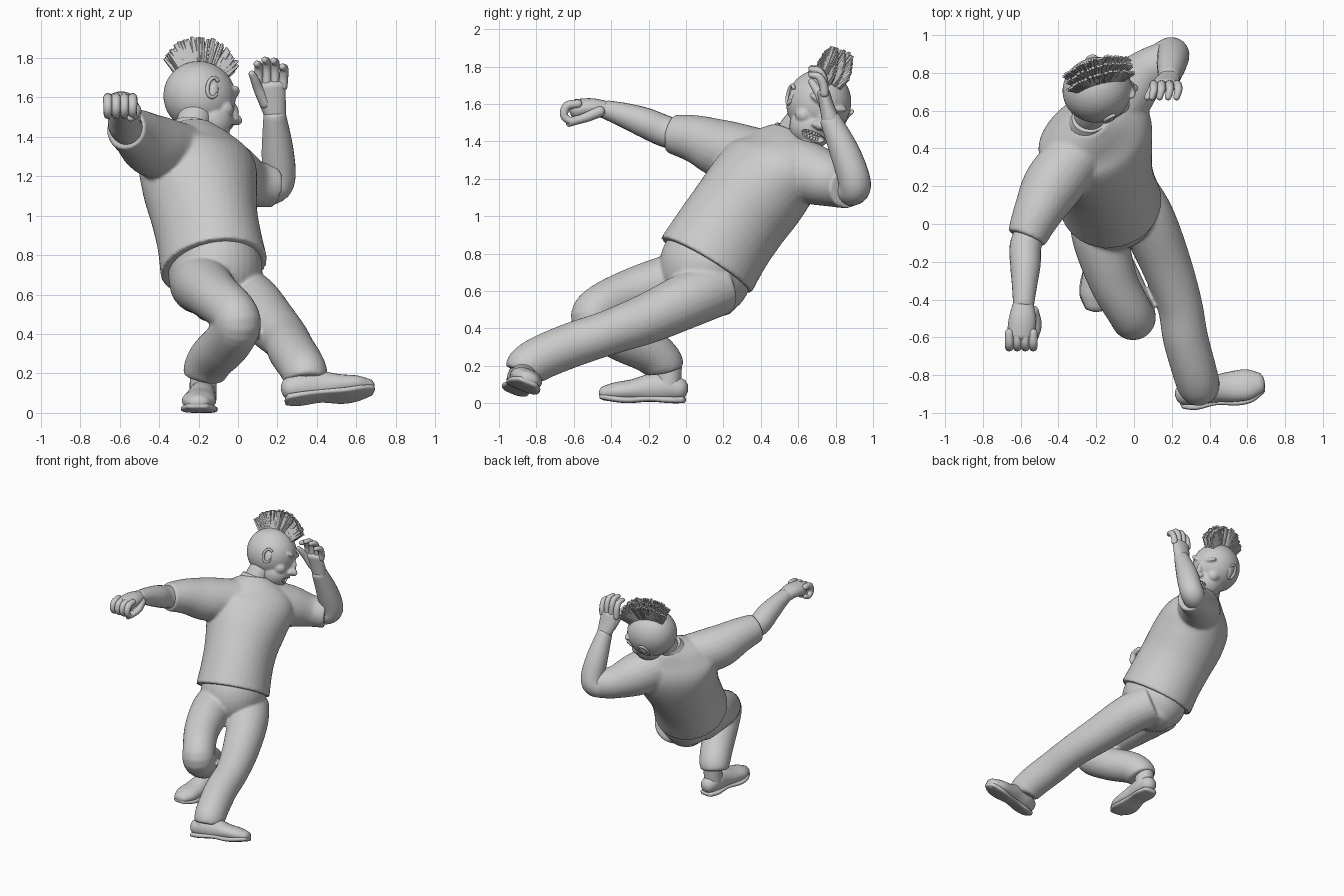
import bpy, bmesh, math, random
from mathutils import Vector as V, Matrix

if "Cube" in bpy.data.objects:
    bpy.data.objects.remove(bpy.data.objects["Cube"])
random.seed(4)


def finish(name, bm, smooth=True, voxel=0, soften=0):
    bmesh.ops.recalc_face_normals(bm, faces=bm.faces)
    me = bpy.data.meshes.new(name)
    bm.to_mesh(me)
    bm.free()
    ob = bpy.data.objects.new(name, me)
    bpy.context.collection.objects.link(ob)
    if voxel:  # fuse overlapping parts into one soft skin
        mod = ob.modifiers.new("blend", 'REMESH')
        mod.mode, mod.voxel_size, mod.use_smooth_shade = 'VOXEL', voxel, True
        mod = ob.modifiers.new("soften", 'SMOOTH')
        mod.factor, mod.iterations = .5, soften
    elif smooth:
        bpy.ops.object.select_all(action='DESELECT')
        ob.select_set(True)
        bpy.context.view_layer.objects.active = ob
        bpy.ops.object.shade_smooth_by_angle(angle=math.radians(50))
    return ob


def spline(secs, steps):
    """Catmull-Rom through rows of x, y, z, half width, half depth."""
    rows = [tuple(s) if len(s) == 5 else tuple(s) + (s[3],) for s in secs]
    pts = [rows[0]] + rows + [rows[-1]]
    out = []
    for i in range(1, len(pts) - 2):
        for k in range(steps):
            t = k / steps
            out.append([0.5 * (2 * b + (c - a) * t + (2 * a - 5 * b + 4 * c - d) * t * t
                               + (3 * b - a - 3 * c + d) * t ** 3)
                        for a, b, c, d in zip(*pts[i - 1:i + 3])])
    return out + [list(rows[-1])]


def loft(name, secs, side=(1, 0, 0), side2=None, n=24, steps=6, p=1.0, round_ends=0.0, bm=None):
    own = bm is None
    bm = bm or bmesh.new()
    rows = spline(secs, steps)
    side, side2 = V(side), V(side2 or side)
    cs = [V(r[:3]) for r in rows]
    frames = []
    for i, r in enumerate(rows):
        t = (cs[min(i + 1, len(cs) - 1)] - cs[max(i - 1, 0)]).normalized()
        s = side.lerp(side2, i / (len(rows) - 1))
        s = (s - t * s.dot(t)).normalized()
        frames.append((cs[i], r[3], r[4], s, s.cross(t), t))

    def cap(fr, sign):
        c, a, b, s, d, t = fr
        return [(c + t * sign * min(a, b) * round_ends * math.sin(w), a * math.cos(w),
                 b * math.cos(w), s, d, t) for w in (0.5, 1.0, 1.4)]
    if round_ends:
        frames = cap(frames[0], -1)[::-1] + frames + cap(frames[-1], 1)
    rings = []
    for c, a, b, s, d, t in frames:
        ring = []
        for k in range(n):
            w = math.tau * k / n
            x, y = math.cos(w), math.sin(w)
            x, y = math.copysign(abs(x) ** p, x), math.copysign(abs(y) ** p, y)
            ring.append(bm.verts.new(c + s * a * x + d * b * y))
        rings.append(ring)
    for r0, r1 in zip(rings, rings[1:]):
        for k in range(n):
            bm.faces.new((r0[k], r0[(k + 1) % n], r1[(k + 1) % n], r1[k]))
    bm.faces.new(rings[0][::-1])
    bm.faces.new(rings[-1])
    return finish(name, bm) if own else None


# Shirt: body twisting from hips to shoulders, fused with sleeves
bm = bmesh.new()
loft("", [(-.122, .108, .737, .272, .284), (-.145, .19, .87, .262, .278), (-.17, .28, 1.0, .268, .275),
          (-.195, .39, 1.15, .3, .27), (-.21, .48, 1.28, .315, .235),
          (-.225, .53, 1.385, .23, .155), (-.235, .56, 1.45, .11, .1)],
     side=(.93, .2, -.27), side2=(.75, .6, -.2), n=40, bm=bm)
loft("", [(-.26, .42, 1.31, .15), (-.42, .22, 1.35, .16), (-.51, .06, 1.41, .13),
          (-.57, -.075, 1.44, .105)], side=(0, 0, 1), bm=bm)
loft("", [(-.13, .58, 1.26, .17), (-.03, .71, 1.21, .155), (.075, .81, 1.165, .12),
          (.18, .865, 1.15, .108)], side=(0, 0, 1), bm=bm)
finish("shirt", bm, voxel=.011, soften=6)
loft("collar", [(-.235, .545, 1.42, .115, .105), (-.232, .565, 1.455, .1, .09)], side=(.8, .5, -.1))
loft("neck", [(-.24, .53, 1.36, .09), (-.23, .58, 1.46, .085), (-.195, .66, 1.55, .09)])

# Arms
loft("right_arm", [(-.5, .05, 1.41, .08), (-.57, -.1, 1.45, .084), (-.575, -.22, 1.5, .08),
                   (-.58, -.33, 1.54, .066), (-.585, -.43, 1.57, .055, .05)], round_ends=.4)
loft("left_arm", [(.06, .8, 1.17, .08), (.16, .885, 1.14, .085), (.205, .9, 1.19, .086),
                  (.2, .85, 1.34, .08), (.185, .77, 1.52, .056)], side=(1, 0, .2), round_ends=.4)

# Right hand: loose fist
loft("right_palm", [(-.585, -.41, 1.565, .052, .045), (-.59, -.5, 1.58, .072, .05),
                    (-.597, -.585, 1.57, .075, .056)], round_ends=.7)
for i in range(4):
    x = -.66 + i * .042
    loft(f"right_finger_{i + 1}", [(x, -.575, 1.6, .023), (x, -.635, 1.59, .024),
                                  (x, -.652, 1.54, .022), (x, -.62, 1.51, .02),
                                  (x + .005, -.585, 1.52, .018)], n=12, steps=4, round_ends=.9)
loft("right_thumb", [(-.535, -.46, 1.56, .03), (-.515, -.53, 1.53, .026), (-.525, -.59, 1.51, .022),
                     (-.545, -.625, 1.495, .018)], side=(0, 0, 1), n=12, round_ends=.9)

# Left hand: raised and open
loft("left_palm", [(.19, .775, 1.51, .055, .048), (.175, .755, 1.58, .068, .04),
                   (.165, .735, 1.66, .074, .034)], round_ends=.7)
for i, (x, z) in enumerate([(.105, 1.785), (.145, 1.805), (.19, 1.8), (.235, 1.77)]):
    bx = .105 + i * .041
    loft(f"left_finger_{i + 1}", [(bx, .74, 1.655, .023), ((bx + x) / 2, .735, z - .07, .023),
                                 (x, .71, z - .025, .021), (x - .01, .67, z - .015, .017)],
         n=12, steps=4, round_ends=.9)
loft("left_thumb", [(.14, .75, 1.57, .032), (.105, .72, 1.64, .026), (.085, .69, 1.69, .022),
                    (.07, .67, 1.72, .017)], n=12, round_ends=.9)

# Trousers: seat fused with both legs
bm = bmesh.new()
loft("", [(-.13, .14, .82, .22, .24), (-.115, .11, .72, .24, .255), (-.1, .12, .62, .21, .22),
          (-.08, .11, .54, .14, .16)], side=(.95, .2, -.15), n=32, round_ends=.5, bm=bm)
loft("", [(-.19, .1, .66, .16), (-.175, -.08, .645, .15), (-.11, -.3, .585, .13),
          (-.025, -.46, .51, .12), (-.005, -.49, .44, .12), (-.06, -.35, .35, .122),
          (-.13, -.2, .28, .118), (-.165, -.13, .22, .112), (-.175, -.115, .18, .102)],
     round_ends=.1, bm=bm)
loft("", [(-.03, .18, .62, .15), (.065, .03, .56, .15), (.165, -.2, .455, .135),
          (.24, -.42, .375, .12), (.272, -.6, .315, .12), (.315, -.76, .25, .118),
          (.34, -.845, .2, .114), (.345, -.865, .165, .104)], round_ends=.1, bm=bm)
finish("trousers", bm, voxel=.01, soften=6)


# Shoes: rounded upper, flat sole and heel in a local frame
def shoe(name, heel, fwd, up):
    fwd, up = V(fwd).normalized(), V(up).normalized()
    up = (up - fwd * up.dot(fwd)).normalized()
    side = fwd.cross(up)

    def path(rows):
        return [tuple(V(heel) + fwd * f + up * h) + (a, b) for f, h, a, b in rows]
    loft(name + "_upper", path([(.03, .075, .058, .06), (.1, .085, .07, .078), (.19, .08, .072, .075),
                                (.28, .068, .083, .06), (.37, .06, .085, .052), (.43, .053, .06, .04)]),
         side=side, round_ends=.8)
    loft(name + "_sole", path([(.012, .018, .055, .018), (.08, .018, .074, .018), (.19, .024, .07, .016),
                               (.3, .018, .09, .018), (.38, .025, .088, .018), (.445, .036, .055, .016)]),
         side=side, p=.6, round_ends=.9)
    loft(name + "_ankle", [tuple(V(heel) + fwd * .09 + up * .08) + (.068,),
                           tuple(V(heel) + fwd * .085 + up * .2) + (.068,)], side=side)


shoe("right_shoe", (-.17, -.005, .0), (-.08, -1, .0), (0, 0, 1))
shoe("left_shoe", (.245, -.935, .05), (.97, .17, .07), (0, .38, .92))

# Head frame: x to its left, y to its back, z to its crown
fwd = V((.92, .18, -.27)).normalized()
crown = V((.14, .43, .88))
crown = (crown - fwd * crown.dot(fwd)).normalized()
left = crown.cross(fwd)
HEAD = Matrix.Translation((-.195, .71, 1.605)) @ Matrix((left, -fwd, crown)).transposed().to_4x4()


def ball(bm, loc, scale, rot=0.0, seg=24):
    m = HEAD @ Matrix.Translation(loc) @ Matrix.Rotation(rot, 4, 'Y') @ Matrix.Diagonal(scale).to_4x4()
    bmesh.ops.create_uvsphere(bm, u_segments=seg, v_segments=seg // 2, radius=1, matrix=m)


bm = bmesh.new()
ball(bm, (0, .0, .0), (.172, .185, .18), seg=40)           # skull
ball(bm, (0, -.08, -.12), (.12, .118, .115), seg=32)       # jaw
ball(bm, (0, -.14, -.205), (.05, .05, .045))               # chin
ball(bm, (0, -.175, -.035), (.024, .04, .055))             # nose bridge
ball(bm, (0, -.205, -.07), (.028, .038, .028))             # nose tip
for s in (-1, 1):
    ball(bm, (s * .08, -.12, -.07), (.048, .05, .045))     # cheeks
    ball(bm, (s * .06, -.155, .042), (.055, .03, .018), rot=s * -.3)  # brows
    ball(bm, (s * .025, -.195, -.078), (.02, .022, .017))  # nostrils
head = finish("head", bm, voxel=.007, soften=5)

# Open grinning mouth
bm = bmesh.new()
ball(bm, (0, -.2, -.145), (.075, .06, .027))
cutter = finish("mouth_cutter", bm)
cutter.hide_render = True
cutter.display_type = 'WIRE'
mod = head.modifiers.new("mouth", 'BOOLEAN')
mod.object, mod.operation = cutter, 'DIFFERENCE'

bm = bmesh.new()
for i in range(-3, 4):
    for z in (-.13, -.16):
        ball(bm, (i * .017, -.168 + abs(i) * .006, z), (.009, .01, .013), seg=10)
finish("teeth", bm)
bm = bmesh.new()
for s in (-1, 1):
    ball(bm, (s * .055, -.153, .008), (.027, .02, .02), seg=16)
finish("eyes", bm)

# Ears: curled rim around a shallow bowl
for s, tag in ((-1, "right"), (1, "left")):
    bm = bmesh.new()
    ball(bm, (s * .158, -.03, -.02), (.016, .026, .045))
    rim = []
    for k in range(9):
        w = math.radians(-150 + k * 34)
        p = HEAD @ V((s * (.17 + .012 * math.sin(w + .6)), -.024 + .03 * math.cos(w), -.015 + .05 * math.sin(w)))
        rim.append(tuple(p) + (.01,))
    loft("", rim, side=left, n=10, steps=3, round_ends=.8, bm=bm)
    finish(tag + "_ear", bm)

# Mohawk: fan of stiff tapered tufts
bm = bmesh.new()
N = 34
for i in range(N):
    w = math.radians(54 + 86 * i / (N - 1))
    for j in (-1, 0, 1):
        ww = w + random.uniform(-.02, .02)
        out = V((j * .12, -math.cos(ww), math.sin(ww))).normalized()
        base = V((j * .028, out.y * .165, out.z * .165))
        length = .105 + .04 * math.sin(math.pi * i / (N - 1)) + random.uniform(-.008, .008)
        m = HEAD @ Matrix.Translation(base + out * length / 2) @ out.to_track_quat('Z', 'Y').to_matrix().to_4x4()
        bmesh.ops.create_cone(bm, cap_ends=True, segments=5, radius1=.018, radius2=.008, depth=length, matrix=m)
finish("mohawk", bm, smooth=False)
